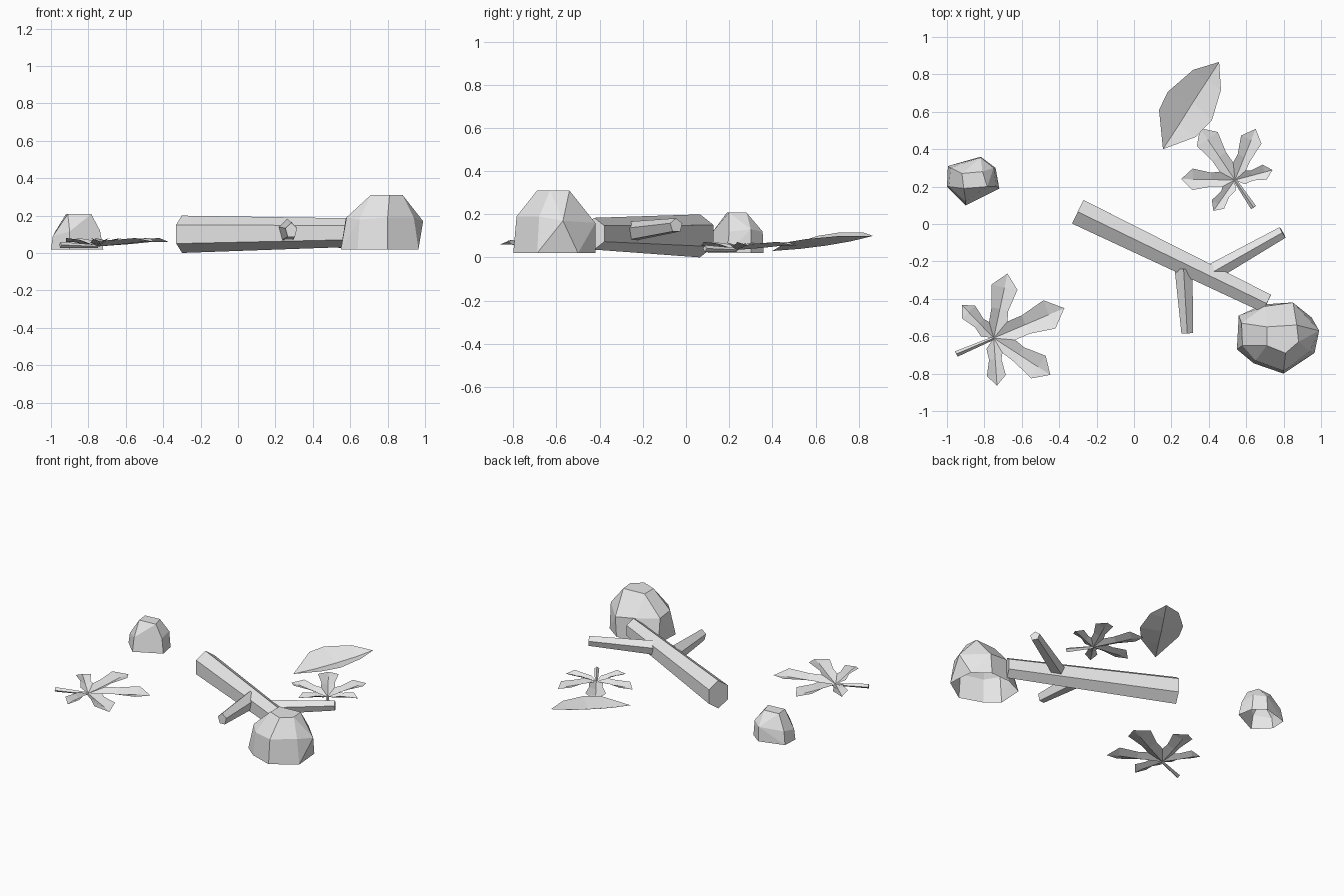
import bpy, bmesh
from math import sin, cos, pi, radians
from mathutils import Vector

cube = bpy.data.objects.get("Cube")
if cube:
    bpy.data.objects.remove(cube, do_unlink=True)

grey = bpy.data.materials.new("light_grey")
grey.use_nodes = True
grey.diffuse_color = (0.8, 0.8, 0.8, 1)
grey.node_tree.nodes["Principled BSDF"].inputs["Base Color"].default_value = (0.8, 0.8, 0.8, 1)


def finish(name, bm):
    mesh = bpy.data.meshes.new(name)
    bm.to_mesh(mesh)
    bm.free()
    mesh.materials.append(grey)
    obj = bpy.data.objects.new(name, mesh)
    bpy.context.collection.objects.link(obj)
    return obj


def add_tube(bm, start, end, r_start, r_end, sides, stretch=1.0, turn=pi / 2):
    """Tapered flat-sided prism, taller than wide when stretched."""
    start, end = Vector(start), Vector(end)
    axis = (end - start).normalized()
    side = axis.cross(Vector((0, 0, 1))).normalized()
    up = side.cross(axis)
    rings = []
    for centre, r in ((start, r_start), (end, r_end)):
        angles = [turn + 2 * pi * i / sides for i in range(sides)]
        rings.append([bm.verts.new(centre + side * r * cos(a) + up * r * stretch * sin(a))
                      for a in angles])
    a, b = rings
    faces = [bm.faces.new(a), bm.faces.new(b)]
    for i in range(sides):
        j = (i + 1) % sides
        faces.append(bm.faces.new((a[i], a[j], b[j], b[i])))
    bmesh.ops.recalc_face_normals(bm, faces=faces)


def tube(name, *args, **kw):
    bm = bmesh.new()
    add_tube(bm, *args, **kw)
    finish(name, bm)


def rock(name, base, middle, crown, base_z, crown_z):
    """Faceted boulder, open underneath."""
    bm = bmesh.new()
    points = [(x, y, base_z) for x, y in base] + list(middle)
    points += [(x, y, crown_z) for x, y in crown]
    for p in points:
        bm.verts.new(p)
    bmesh.ops.convex_hull(bm, input=bm.verts[:])
    bmesh.ops.dissolve_limit(bm, angle_limit=radians(6), verts=bm.verts[:], edges=bm.edges[:])
    bm.normal_update()
    under = [f for f in bm.faces if f.normal.z < -0.9]
    bmesh.ops.delete(bm, geom=under, context='FACES')
    finish(name, bm)


def lobed_leaf(name, centre, size, stem_angle):
    """Five folded lobes around a centre, with a thin stem."""
    bm = bmesh.new()
    lobes = [(71, 0.62), (124, 0.88), (180, 1.0), (235, 0.86), (291, 0.6)]
    centre = Vector(centre)

    def point(angle, along, across, z):
        a = radians(stem_angle + angle)
        return bm.verts.new(centre + size * Vector((along * cos(a) - across * sin(a),
                                                    along * sin(a) + across * cos(a), z)))

    hub = point(0, 0, 0, 0)
    notches = [point(33, 0.17, 0, 0.05)]
    for (a0, l0), (a1, l1) in zip(lobes, lobes[1:]):
        notches.append(point((a0 + a1) / 2, 0.15 * (l0 + l1), 0, 0.08))
    notches.append(point(329, 0.17, 0, 0.05))
    for i, (angle, length) in enumerate(lobes):
        rib = [hub] + [point(angle, length * t, 0, z)
                       for t, z in ((0.45, 0.03), (0.78, 0.06))]
        tip = point(angle, length, 0, 0.06)
        for s, notch in ((-1, notches[i]), (1, notches[i + 1])):
            inner = point(angle, length * 0.45, s * length * 0.13, 0.09)
            outer = point(angle, length * 0.79, s * length * 0.2, 0.11)
            strips = ((rib[0], rib[1], inner, notch),
                      (rib[1], rib[2], outer, inner), (rib[2], tip, outer))
            for strip in strips:
                bm.faces.new(strip if s > 0 else strip[::-1])
    a = radians(stem_angle)
    end = centre + size * Vector((0.53 * cos(a), 0.53 * sin(a), 0.02))
    add_tube(bm, centre, end, 0.009, 0.016, 4)
    finish(name, bm)


# Fallen log with two side branches
tube("log", (-0.30, 0.065, 0.1), (0.71, -0.425, 0.11), 0.081, 0.06, 6, stretch=1.23)
tube("back_branch", (0.38, -0.28, 0.115), (0.795, -0.045, 0.148), 0.05, 0.034, 5)
tube("front_branch", (0.265, -0.24, 0.12), (0.285, -0.585, 0.12), 0.05, 0.033, 5, stretch=1.25)

# Boulders
rock("large_rock",
     [(0.56, -0.49), (0.69, -0.43), (0.84, -0.42), (0.95, -0.50),
      (0.965, -0.69), (0.8, -0.8), (0.64, -0.745), (0.55, -0.67)],
     [(0.575, -0.53, 0.18), (0.7, -0.44, 0.18), (0.85, -0.42, 0.16), (0.99, -0.57, 0.17),
      (0.94, -0.68, 0.19), (0.8, -0.785, 0.19), (0.65, -0.73, 0.18), (0.58, -0.65, 0.19)],
     [(0.71, -0.55), (0.87, -0.54), (0.88, -0.63), (0.81, -0.69), (0.71, -0.65)],
     0.02, 0.31)
rock("small_rock",
     [(-0.995, 0.31), (-0.82, 0.36), (-0.74, 0.3), (-0.72, 0.19), (-0.9, 0.1), (-1.0, 0.2)],
     [(-0.98, 0.3, 0.11), (-0.82, 0.355, 0.12), (-0.75, 0.3, 0.13),
      (-0.738, 0.2, 0.12), (-0.9, 0.12, 0.115), (-0.99, 0.2, 0.09)],
     [(-0.92, 0.27), (-0.81, 0.28), (-0.785, 0.2), (-0.91, 0.19)],
     0.02, 0.208)

# Two lobed leaves
lobed_leaf("front_lobed_leaf", (-0.75, -0.61, 0.035), 0.41, 203)
lobed_leaf("back_lobed_leaf", (0.54, 0.235, 0.035), 0.335, -56)

# Oval leaf folded along its midrib
bm = bmesh.new()
make = bm.verts.new
base, tip = make((0.155, 0.4, 0.03)), make((0.455, 0.866, 0.1))
rib = [base, make((0.24, 0.53, 0.04)), make((0.315, 0.65, 0.055)), make((0.39, 0.765, 0.075)), tip]
left = [make(p) for p in ((0.134, 0.61, 0.1), (0.18, 0.706, 0.115), (0.316, 0.824, 0.115))]
right = [make(p) for p in ((0.33, 0.465, 0.07), (0.417, 0.556, 0.085), (0.465, 0.717, 0.1))]
for edge, flip in ((left, False), (right, True)):
    edge = [base] + edge + [tip]
    for i in range(4):
        ring = [rib[i], rib[i + 1], edge[i + 1], edge[i]]
        ring = list(dict.fromkeys(ring))
        bm.faces.new(ring[::-1] if flip else ring)
finish("oval_leaf", bm)
